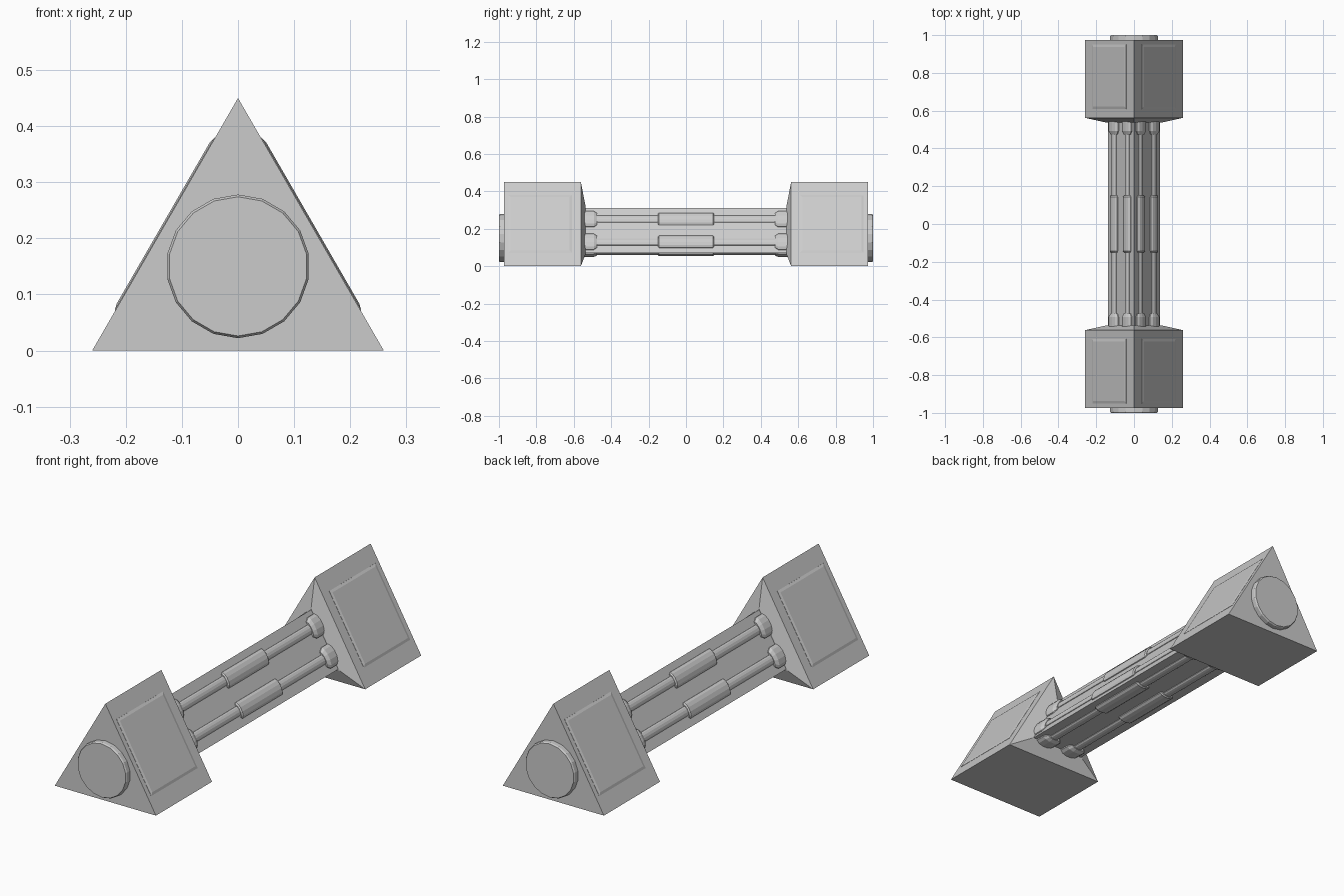
import bpy
import bmesh
from math import sin, cos, pi, radians
from mathutils import Vector

if "Cube" in bpy.data.objects:
    bpy.data.objects.remove(bpy.data.objects["Cube"], do_unlink=True)

# Single grey material
GREY = (0.6, 0.6, 0.6, 1)
grey = bpy.data.materials.new("light_grey")
grey.use_nodes = True
grey.diffuse_color = GREY
grey.node_tree.nodes["Principled BSDF"].inputs["Base Color"].default_value = GREY

CENTRE = Vector((0, 0, 0.15))
CORE_R = 0.16
HEAD_R = 0.3


def loft(name, rings):
    """Closed solid through equal-length rings of points."""
    bm = bmesh.new()
    loops = [[bm.verts.new(p) for p in ring] for ring in rings]
    n = len(loops[0])
    for a, b in zip(loops, loops[1:]):
        for i in range(n):
            j = (i + 1) % n
            bm.faces.new((a[i], a[j], b[j], b[i]))
    bm.faces.new(loops[0])
    bm.faces.new(loops[-1])
    bmesh.ops.recalc_face_normals(bm, faces=bm.faces)
    mesh = bpy.data.meshes.new(name)
    bm.to_mesh(mesh)
    bm.free()
    mesh.materials.append(grey)
    obj = bpy.data.objects.new(name, mesh)
    bpy.context.collection.objects.link(obj)
    return obj


def polygon(sides, radius, y):
    """Regular polygon across the long axis, one corner up."""
    angles = [pi / 2 + 2 * pi * i / sides for i in range(sides)]
    return [CENTRE + Vector((radius * cos(a), y, radius * sin(a))) for a in angles]


def side_axes(angle):
    """Outward and sideways directions of one prism side."""
    return Vector((cos(angle), 0, sin(angle))), Vector((-sin(angle), 0, cos(angle)))


def fitting(name, angle, offset, stations):
    """Flattened rod on a core side; stations are (y, half width, height)."""
    out, side = side_axes(angle)
    base = CENTRE + out * CORE_R / 2 + side * offset
    rings = []
    for y, width, height in stations:
        turns = [2 * pi * (i + 0.5) / 12 for i in range(12)]
        rings.append([base + Vector((0, y, 0)) + side * width * cos(t)
                      + out * height * sin(t) for t in turns])
    loft(name, rings)


def panel(name, angle, sign):
    """Shallow raised plate with sloping edges on a head side."""
    out, side = side_axes(angle)
    rings = []
    for depth, inset in ((-0.004, 0), (0.001, 0), (0.004, 0.012)):
        middle = CENTRE + out * (HEAD_R / 2 + depth) + Vector((0, 0.78 * sign, 0))
        w, h = 0.178 - inset, 0.17 - inset
        rings.append([middle + side * w * a + Vector((0, h * b, 0))
                      for a, b in ((-1, -1), (1, -1), (1, 1), (-1, 1))])
    loft(name, rings)


# Central triangular grip
loft("grip_core", [polygon(3, CORE_R, y) for y in (-0.55, 0.55)])

# Heads, end discs and side panels
for end, s in (("front", -1), ("back", 1)):
    loft(end + "_head", [polygon(3, r, y * s) for r, y in
                         ((0.17, 0.537), (HEAD_R, 0.562), (HEAD_R, 0.973))])
    loft(end + "_end_disc", [polygon(18, r, y * s) for r, y in
                             ((0.128, 0.96), (0.128, 0.994), (0.124, 1.0))])
    for label, angle in (("left", 30), ("right", 150)):
        panel(f"{end}_{label}_panel", radians(angle), s)

# Two rods on each grip side, with a sleeve and two end collars
for label, degrees in (("left", 30), ("right", 150), ("bottom", 270)):
    for number, offset in ((1, -0.07), (2, 0.07)):
        a, tag = radians(degrees), f"{label}_{number}"
        fitting("rod_" + tag, a, offset, [(y, 0.022, 0.011) for y in (-0.54, 0.54)])
        fitting("sleeve_" + tag, a, offset,
                [(-0.15, 0.032, 0.012), (-0.144, 0.038, 0.017),
                 (0.144, 0.038, 0.017), (0.15, 0.032, 0.012)])
        for end, s in (("front", -1), ("back", 1)):
            fitting(f"collar_{end}_{tag}", a, offset,
                    [(0.475 * s, 0.036, 0.013), (0.493 * s, 0.05, 0.021),
                     (0.55 * s, 0.05, 0.021)])
